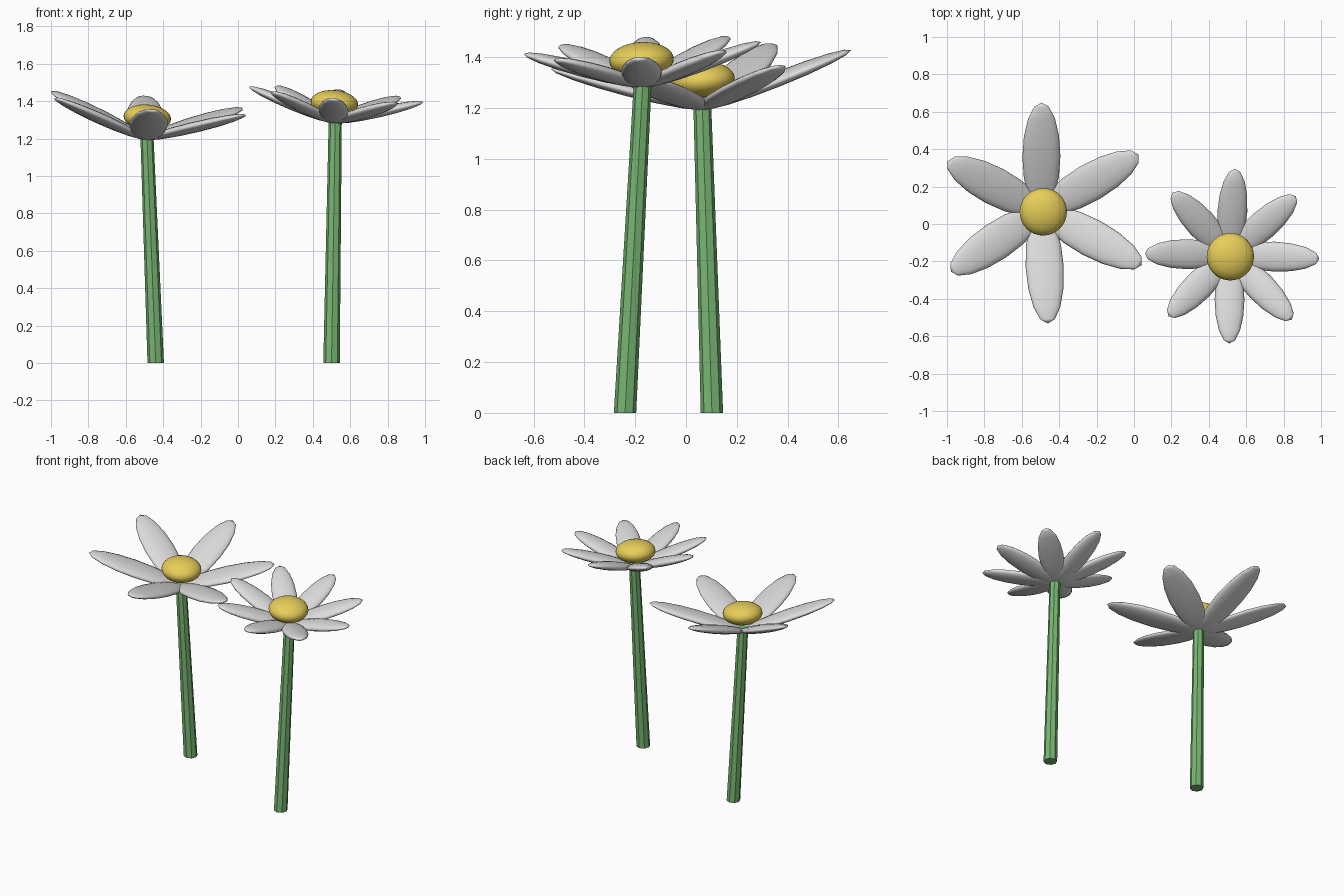
import bpy, math
from mathutils import Matrix, Vector

if "Cube" in bpy.data.objects:
    bpy.data.objects.remove(bpy.data.objects["Cube"])


def material(name, rgb):
    m = bpy.data.materials.new(name)
    m.diffuse_color = (*rgb, 1)
    m.use_nodes = True
    m.node_tree.nodes["Principled BSDF"].inputs["Base Color"].default_value = m.diffuse_color
    return m


WHITE = material("petal white", (0.72, 0.72, 0.72))
YELLOW = material("center yellow", (0.80, 0.62, 0.10))
GREEN = material("stem green", (0.19, 0.47, 0.17))


def frame(x, y, z, origin):
    """Matrix whose columns are the given axes and origin."""
    m = Matrix((x, y, z)).transposed().to_4x4()
    m.translation = origin
    return m


def ellipsoid(name, segments, rings, matrix, size, mat):
    bpy.ops.mesh.primitive_uv_sphere_add(segments=segments, ring_count=rings, radius=1)
    ob = bpy.context.object
    ob.name = name
    ob.data.transform(matrix @ Matrix.Diagonal((*size, 1)))
    ob.data.materials.append(mat)
    bpy.ops.object.shade_smooth()
    return ob


def stem(name, foot, top, r_foot, r_top):
    """Tapered eight-sided stalk leaning from foot to top, cut level at both ends."""
    foot, top = Vector(foot), Vector(top)
    bpy.ops.mesh.primitive_cone_add(vertices=8, radius1=r_foot, radius2=r_top,
                                    depth=top.z)
    ob = bpy.context.object
    ob.name = name
    for v in ob.data.vertices:
        v.co += foot if v.co.z < 0 else Vector((top.x, top.y, foot.z))
        v.co.z += top.z / 2
    ob.data.materials.append(GREEN)


def flower(name, foot, hub, tilt, disc, count, start, reach, rise, half_width):
    hub = Vector(hub)
    normal = Vector((*tilt, 1)).normalized()
    side = Vector((0, 1, 0)).cross(normal).normalized()
    fwd = normal.cross(side)
    stem(name + "_stem", foot, hub + Vector((0.008, -0.006, 0.02)), 0.044, 0.035)

    # Petals radiate from the hub and rise toward their tips
    for i in range(count):
        a = math.radians(start + i * 360 / count)
        out = side * math.cos(a) + fwd * math.sin(a)
        along = out * reach + normal * rise
        length = along.length
        z = along.normalized()
        x = normal.cross(out).normalized()
        y = z.cross(x)
        ellipsoid(f"{name}_petal_{i + 1}", 16, 8, frame(x, y, z, hub + along / 2),
                  (half_width, 0.028, length / 2), WHITE)

    # Flattened yellow center
    ellipsoid(name + "_center", 32, 16, frame(side, fwd, normal, Vector(disc)),
              (0.127, 0.127, 0.07), YELLOW)


flower("wide_flower", (-0.44, 0.102, 0), (-0.495, 0.07, 1.197), (0.09, -0.06),
       (-0.485, 0.065, 1.312), 6, 92, 0.592, 0.195, 0.102)
flower("small_flower", (0.50, -0.24, 0), (0.512, -0.164, 1.287), (0.086, -0.053),
       (0.515, -0.175, 1.389), 8, 88.4, 0.468, 0.15, 0.08)
